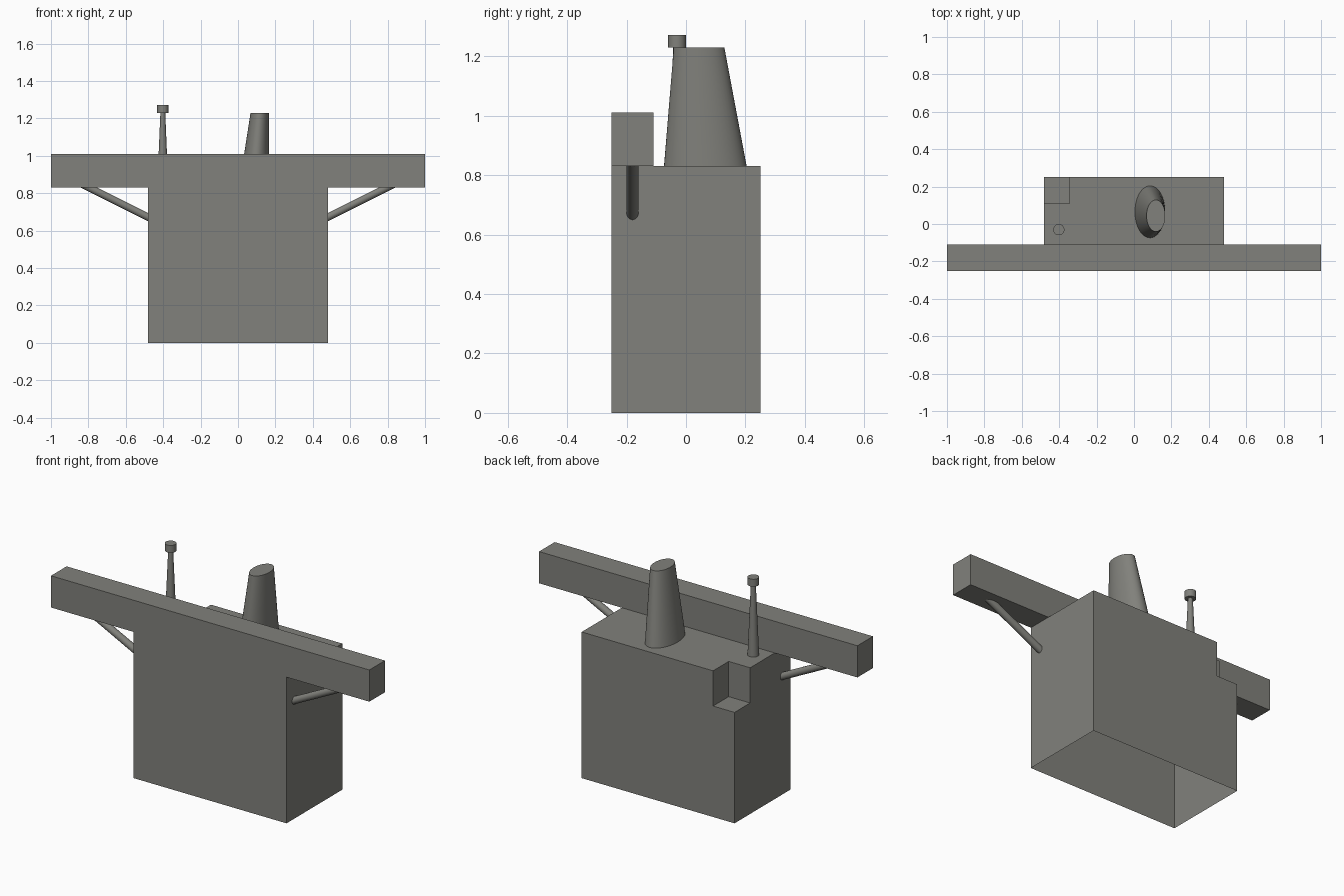
import bpy, bmesh, math
from mathutils import Vector

if "Cube" in bpy.data.objects:
    bpy.data.objects.remove(bpy.data.objects["Cube"])

grey = bpy.data.materials.new("warm_grey")
grey.diffuse_color = (0.22, 0.22, 0.2, 1)
grey.use_nodes = True
grey.node_tree.nodes["Principled BSDF"].inputs["Base Color"].default_value = grey.diffuse_color


def finish(name, bm, smooth=False):
    mesh = bpy.data.meshes.new(name)
    bm.to_mesh(mesh)
    bm.free()
    mesh.materials.append(grey)
    obj = bpy.data.objects.new(name, mesh)
    bpy.context.collection.objects.link(obj)
    if smooth:
        bpy.ops.object.select_all(action='DESELECT')
        obj.select_set(True)
        bpy.context.view_layer.objects.active = obj
        bpy.ops.object.shade_smooth_by_angle(angle=math.radians(40))
    return obj


def ring(bm, c, u, v, n):
    c, u, v = Vector(c), Vector(u), Vector(v)
    return [bm.verts.new(c + u * math.cos(2 * math.pi * i / n) + v * math.sin(2 * math.pi * i / n))
            for i in range(n)]


def loft(name, sections, n):
    """Capped tube through elliptical sections (centre, axis u, axis v)."""
    bm = bmesh.new()
    rings = [ring(bm, *s, n) for s in sections]
    for a, b in zip(rings, rings[1:]):
        for i in range(n):
            j = (i + 1) % n
            bm.faces.new((a[i], a[j], b[j], b[i]))
    bm.faces.new(rings[0][::-1])
    bm.faces.new(rings[-1])
    bmesh.ops.recalc_face_normals(bm, faces=bm.faces[:])
    return finish(name, bm, True)


# Deckhouse with bridge wings and notched rear corner: outer skin of a cell grid, open underneath
grid = ([-1, -0.48, -0.345, 0.48, 1], [-0.25, -0.11, 0.11, 0.25], [0, 0.63, 0.83, 1.01])


def filled(c):
    if any(c[k] < 0 or c[k] > len(grid[k]) - 2 for k in range(3)):
        return False
    x, y, z = c
    if z == 2:
        return y == 0                                  # bridge bar
    return x in (1, 2) and not (x == 1 and y == 2 and z == 1)


bm = bmesh.new()
for x in range(4):
    for y in range(3):
        for z in range(3):
            c = (x, y, z)
            if not filled(c):
                continue
            for k in range(3):
                for side in (0, 1):
                    near = list(c)
                    near[k] += 2 * side - 1
                    if filled(near) or near[2] < 0:
                        continue
                    a, b = (k + 1) % 3, (k + 2) % 3
                    loop = []
                    for da, db in ((0, 0), (1, 0), (1, 1), (0, 1)):
                        p = list(c)
                        p[k] += side
                        p[a] += da
                        p[b] += db
                        loop.append(bm.verts.new([grid[m][p[m]] for m in range(3)]))
                    bm.faces.new(loop if side else loop[::-1])
bmesh.ops.remove_doubles(bm, verts=bm.verts[:], dist=1e-4)
bmesh.ops.dissolve_limit(bm, angle_limit=0.01, verts=bm.verts[:], edges=bm.edges[:])
finish("deckhouse", bm)

# Raked oval funnel
loft("funnel", [((0.086, 0.065, 0.83), (0.081, 0, 0), (0, 0.139, 0)),
                ((0.117, 0.044, 1.23), (0.05, 0, 0), (0, 0.085, 0))], 48)


def disc(z, r):
    return ((-0.402, -0.03, z), (r, 0, 0), (0, r, 0))


# Tapered mast with cap
loft("mast", [disc(0.83, 0.03), disc(1.23, 0.013)], 24)
loft("mast_cap", [disc(1.23, 0.03), disc(1.272, 0.03)], 24)

# Diagonal struts under the wings
for side, label in ((-1, "left"), (1, "right")):
    start = Vector((side * 0.47, -0.18, 0.667))
    end = Vector((side * 0.83, -0.18, 0.847))
    d = (end - start).normalized()
    across = Vector((0, 0.02, 0))
    up = d.cross(Vector((0, 1, 0))) * 0.02
    loft("wing_strut_" + label, [(start, across, up), (end, across, up)], 20)
